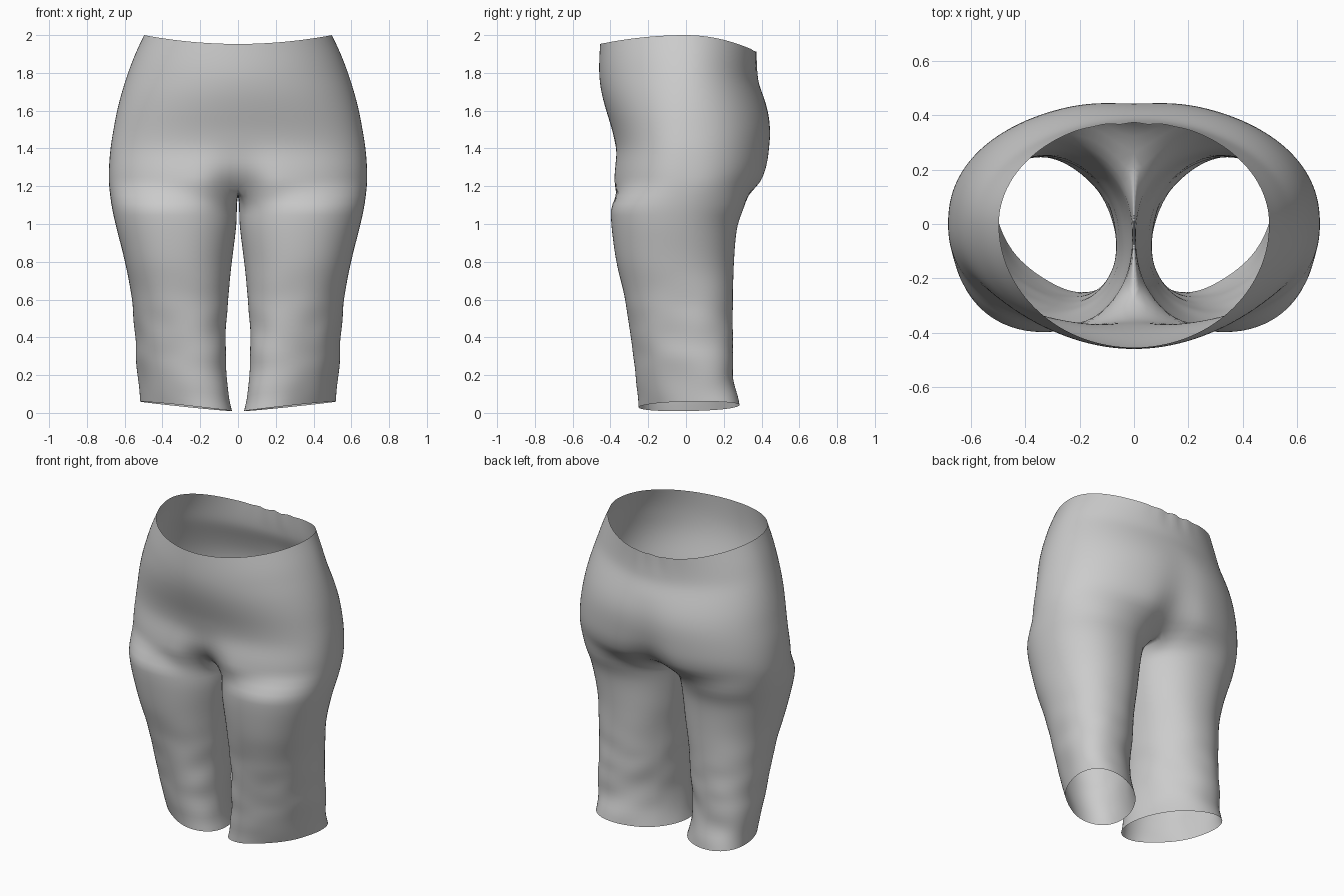
import bpy, bmesh, math
from mathutils import Vector, noise

if "Cube" in bpy.data.objects:
    bpy.data.objects.remove(bpy.data.objects["Cube"])

M = 32    # segments round the outside of one half, front centre to back centre
K = 12    # segments across the inner thigh
PHI = math.radians(60)

# z, inner x, outer x, front y, back y
LEG = [(0.035, 0.035, 0.515, -0.25, 0.28), (0.2, 0.062, 0.532, -0.265, 0.25),
       (0.4, 0.062, 0.548, -0.29, 0.25), (0.6, 0.05, 0.565, -0.325, 0.25),
       (0.8, 0.032, 0.60, -0.37, 0.255), (1.0, 0.008, 0.65, -0.397, 0.275),
       (1.1, 0.006, 0.672, -0.40, 0.315)]
# z, half width, front y, back y, front centre dent, back centre dent
TORSO = [(1.2, 0.684, -0.398, 0.40, 0.12, 0.13), (1.28, 0.685, -0.392, 0.435, 0.05, 0.05),
         (1.4, 0.676, -0.375, 0.452, 0.006, 0.02), (1.5, 0.66, -0.392, 0.455, 0, 0.012),
         (1.6, 0.641, -0.42, 0.442, 0, 0.006), (1.7, 0.615, -0.445, 0.415, 0, 0),
         (1.8, 0.583, -0.459, 0.385, 0, 0), (1.9, 0.545, -0.46, 0.378, 0, 0),
         (2.0, 0.498, -0.455, 0.38, 0, 0)]


def sample(table, z):
    """Smoothly interpolate a profile table at height z."""
    i = 0
    while i < len(table) - 2 and z > table[i + 1][0]:
        i += 1
    p0, p1, p2, p3 = (table[min(max(j, 0), len(table) - 1)] for j in range(i - 1, i + 3))
    h = p2[0] - p1[0]
    t = (z - p1[0]) / h
    out = []
    for c in range(1, len(p1)):
        m1 = (p2[c] - p0[c]) / (p2[0] - p0[0]) * h
        m2 = (p3[c] - p1[c]) / (p3[0] - p1[0]) * h
        out.append((2*t**3 - 3*t*t + 1) * p1[c] + (t**3 - 2*t*t + t) * m1
                   + (3*t*t - 2*t**3) * p2[c] + (t**3 - t*t) * m2)
    return out


def power(v, n):
    return math.copysign(abs(v) ** (2 / n), v)


def leg_ring(z):
    xi, xo, yf, yb = sample(LEG, z)
    cx, cy, rx, ry = (xi + xo) / 2, (yf + yb) / 2, (xo - xi) / 2, (yb - yf) / 2
    low = max(0, 1 - z / 0.8)
    hem = max(0, 1 - z / 0.35)
    pts = []
    for i in range(M + K):
        if i <= M:
            a = -PHI + (math.pi + 2 * PHI) * i / M
        else:
            a = math.pi + PHI + (math.pi - 2 * PHI) * (i - M) / K
        s, c = power(math.sin(a), 2.15), power(-math.cos(a), 2.15)
        p = Vector((cx + rx * (1 - 0.06 * low) * s + 0.09 * low * c, cy + ry * c,
                    z + hem * (0.028 * s + 0.006 * c)))
        # soft cloth wrinkles on the lower leg
        k = 0.012 * min(1, 2 * low) * noise.noise(Vector((p.x * 5, p.y * 5, p.z * 9)))
        pts.append(p + Vector((s, c, 0)) * k)
    return pts


def torso_ring(z):
    hx, yf, yb, gf, gb = sample(TORSO, z)
    n = 2.3 - 0.3 * min(1, max(0, (z - 1.2) / 0.6))
    top = max(0, (z - 1.5) / 0.5)
    pts = []
    for i in range(M + 1):
        a = math.pi * i / M
        s, c = power(math.sin(a), n), power(-math.cos(a), n)
        x = 0 if i in (0, M) else hx * s
        dent = math.exp(-(x / 0.11) ** 2)
        if c < 0:
            y, dz = -c * yf + gf * dent, -0.047 * c * c * top
        else:
            y, dz = c * yb - gb * dent, -0.09 * c * c * top
            # gathered waist at the back
            w = max(0, (z - 1.85) / 0.15) * max(0, 1 - x / 0.2)
            y -= 0.022 * w * (1 - math.cos(x * 62)) / 2
            dz += 0.012 * w * math.cos(x * 62)
        # seat fold hangs a little lower at the back centre
        if z < 1.3:
            dz -= 0.03 * max(0, c) * dent
        pts.append(Vector((x, y, z + dz)))
    return pts


bm = bmesh.new()


def add(pts):
    return [bm.verts.new(p) for p in pts]


def skin(lower, upper, closed=False):
    n = len(lower)
    for i in range(n if closed else n - 1):
        j = (i + 1) % n
        bm.faces.new((lower[i], lower[j], upper[j], upper[i]))


# leg tube
legs = [add(leg_ring(0.035 + (1.1 - 0.035) * i / 20)) for i in range(21)]
for a, b in zip(legs, legs[1:]):
    skin(a, b, True)

# hips and waist
torso = [add(torso_ring(1.2 + 0.8 * i / 16)) for i in range(17)]
for a, b in zip(torso, torso[1:]):
    skin(a, b)

# crotch seam on the centre line joins the inner thigh to the hips
back, front = torso[0][M].co, torso[0][0].co
seam = []
for i in range(1, K):
    p = back.lerp(front, i / K)
    seam.append(Vector((0, p.y, p.z - 0.02 * math.sin(math.pi * i / K))))
skin(legs[-1], torso[0] + add(seam), True)

bmesh.ops.recalc_face_normals(bm, faces=bm.faces)
outer = max(bm.faces, key=lambda f: f.calc_center_median().x)
if outer.normal.x < 0:
    bmesh.ops.reverse_faces(bm, faces=bm.faces)
mesh = bpy.data.meshes.new("trousers")
bm.to_mesh(mesh)
bm.free()
trousers = bpy.data.objects.new("trousers", mesh)
bpy.context.collection.objects.link(trousers)
for poly in mesh.polygons:
    poly.use_smooth = True

# other half, then smoothing
mirror = trousers.modifiers.new("mirror", 'MIRROR')
mirror.use_clip = True
mirror.merge_threshold = 0.0005
sub = trousers.modifiers.new("smooth", 'SUBSURF')
sub.levels = sub.render_levels = 1
